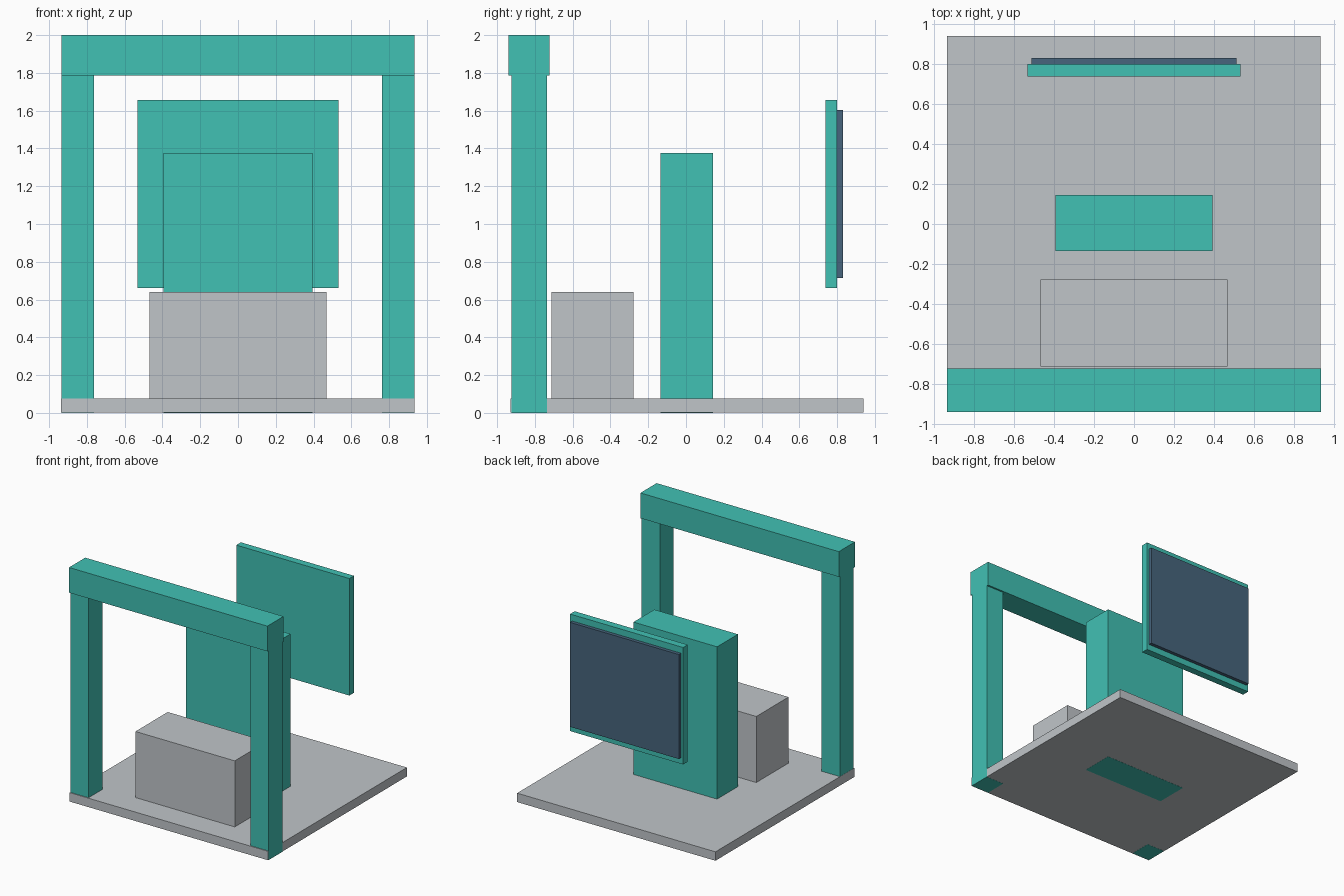
import bpy

if "Cube" in bpy.data.objects:
    bpy.data.objects.remove(bpy.data.objects["Cube"])


def material(name, color):
    m = bpy.data.materials.new(name)
    m.diffuse_color = (*color, 1.0)
    m.use_nodes = True
    m.node_tree.nodes["Principled BSDF"].inputs["Base Color"].default_value = m.diffuse_color
    return m


teal = material("teal", (0.053, 0.533, 0.456))
grey = material("light grey", (0.527, 0.558, 0.584))
slate = material("slate blue", (0.063, 0.130, 0.205))


def box(name, x, y, z, mat):
    """Box spanning the given (min, max) ranges."""
    spans = (x, y, z)
    bpy.ops.mesh.primitive_cube_add(size=1, location=[(a + b) / 2 for a, b in spans])
    ob = bpy.context.object
    ob.name = name
    ob.scale = [b - a for a, b in spans]
    bpy.ops.object.transform_apply(location=False, rotation=False, scale=True)
    ob.data.materials.append(mat)
    return ob


# Floor slab, a hair inside the posts on the right and above their undersides
box("floor_slab", (-0.936, 0.934), (-0.93, 0.94), (0.001, 0.077), grey)

# Front gateway: two posts and a beam
for side, name in ((-1, "left_post"), (1, "right_post")):
    box(name, sorted((side * 0.763, side * 0.935)), (-0.923, -0.737), (0, 1.79), teal)
box("top_beam", (-0.935, 0.935), (-0.94, -0.722), (1.785, 2.0), teal)

# Counter and central pillar
box("counter", (-0.468, 0.468), (-0.712, -0.278), (0.07, 0.64), grey)
box("central_pillar", (-0.394, 0.394), (-0.136, 0.144), (0, 1.375), teal)

# Rear display: frame panel and screen
box("display_panel", (-0.533, 0.533), (0.738, 0.80), (0.66, 1.657), teal)
box("display_screen", (-0.513, 0.513), (0.80, 0.83), (0.713, 1.603), slate)
